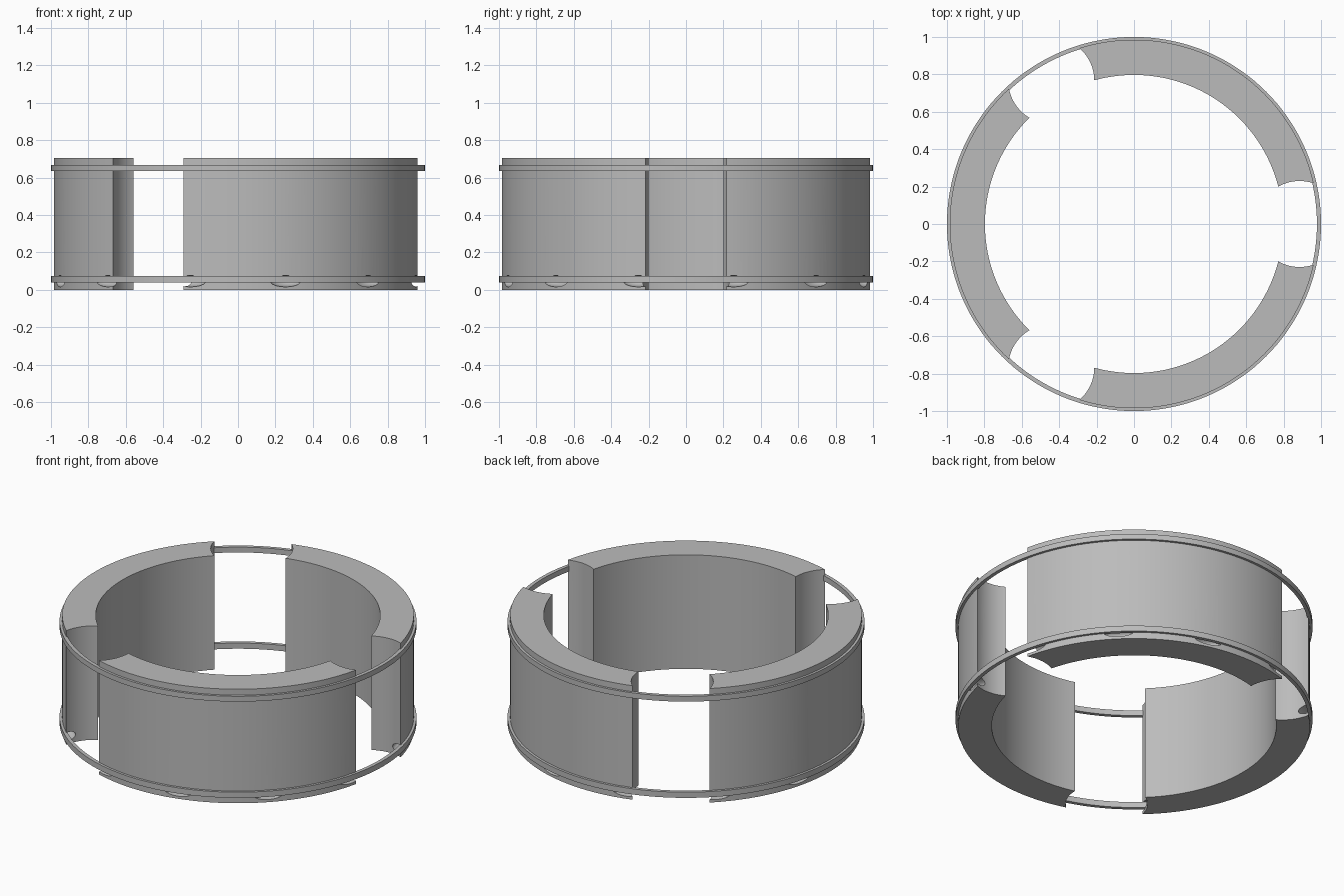
import bpy, bmesh
from math import sin, cos, pi, radians, atan2, sqrt
from mathutils import Matrix

cube = bpy.data.objects.get("Cube")
if cube:
    bpy.data.objects.remove(cube, do_unlink=True)

OUTER, INNER, HEIGHT = 0.985, 0.797, 0.705
GAP_CENTRE, GAP_RADIUS = 0.885, 0.23

grey = bpy.data.materials.new("plain grey")
grey.use_nodes = True
colour = (0.5, 0.5, 0.5, 1)
grey.diffuse_color = colour
grey.node_tree.nodes["Principled BSDF"].inputs["Base Color"].default_value = colour


def make_object(name, bm):
    bmesh.ops.recalc_face_normals(bm, faces=bm.faces)
    mesh = bpy.data.meshes.new(name)
    bm.to_mesh(mesh)
    bm.free()
    mesh.materials.append(grey)
    obj = bpy.data.objects.new(name, mesh)
    bpy.context.collection.objects.link(obj)
    return obj


def select(obj):
    bpy.ops.object.select_all(action='DESELECT')
    obj.select_set(True)
    bpy.context.view_layer.objects.active = obj


def shade(obj):
    select(obj)
    bpy.ops.object.shade_smooth_by_angle(angle=radians(30))


def arc(radius, start, end, steps, cx=0.0):
    angles = [start + (end - start) * i / steps for i in range(steps + 1)]
    return [(cx + radius * cos(a), radius * sin(a)) for a in angles]


def gap_corner(radius):
    """Where the round gap cut meets a circle about the centre."""
    x = (radius**2 + GAP_CENTRE**2 - GAP_RADIUS**2) / (2 * GAP_CENTRE)
    y = sqrt(radius**2 - x * x)
    return atan2(y, x), atan2(y, x - GAP_CENTRE)


def segment_outline():
    third = 2 * pi / 3
    out_angle, cut_start = gap_corner(OUTER)
    in_angle, cut_end = gap_corner(INNER)
    near_end = arc(GAP_RADIUS, cut_end, cut_start, 14, GAP_CENTRE)
    # Mirror the first end about the middle of the segment
    far_end = [(x * cos(third) + y * sin(third), x * sin(third) - y * cos(third))
               for x, y in reversed(near_end)]
    return (near_end + arc(OUTER, out_angle, third - out_angle, 56)[1:-1]
            + far_end + arc(INNER, third - in_angle, in_angle, 56)[1:-1])


# Scooped pockets under the lower band
bm = bmesh.new()
for i in range(12):
    place = (Matrix.Rotation(radians(15 + 30 * i), 4, 'Z')
             @ Matrix.Translation((OUTER, 0, 0.046))
             @ Matrix.Diagonal((0.06, 0.085, 0.03, 1)))
    bmesh.ops.create_uvsphere(bm, u_segments=32, v_segments=16, radius=1, matrix=place)
cutter = make_object("pocket_cutter", bm)
cutter.hide_render = True

# Three thick curved segments
for i, name in enumerate(("back_segment", "right_segment", "front_segment")):
    bm = bmesh.new()
    face = bm.faces.new([bm.verts.new((x, y, 0)) for x, y in segment_outline()])
    new = bmesh.ops.extrude_face_region(bm, geom=[face])["geom"]
    top = [v for v in new if isinstance(v, bmesh.types.BMVert)]
    bmesh.ops.translate(bm, verts=top, vec=(0, 0, HEIGHT))
    bmesh.ops.rotate(bm, verts=bm.verts, matrix=Matrix.Rotation(i * 2 * pi / 3, 3, 'Z'))
    segment = make_object(name, bm)
    select(segment)
    cut = segment.modifiers.new("pockets", 'BOOLEAN')
    cut.operation = 'DIFFERENCE'
    cut.solver = 'EXACT'
    cut.object = cutter
    bpy.ops.object.modifier_apply(modifier=cut.name)
    shade(segment)
bpy.data.objects.remove(cutter, do_unlink=True)

# Two thin bands that hold the segments together
for name, low, high in (("lower_band", 0.04, 0.075), ("upper_band", 0.635, 0.668)):
    bm = bmesh.new()
    section = [(0.978, low), (1.0, low), (1.0, high), (0.978, high)]
    verts = [bm.verts.new((r, 0, z)) for r, z in section]
    edges = [bm.edges.new((verts[k], verts[(k + 1) % 4])) for k in range(4)]
    bmesh.ops.spin(bm, geom=verts + edges, cent=(0, 0, 0), axis=(0, 0, 1),
                   angle=2 * pi, steps=144, use_merge=True)
    bmesh.ops.remove_doubles(bm, verts=bm.verts, dist=0.0001)
    shade(make_object(name, bm))
